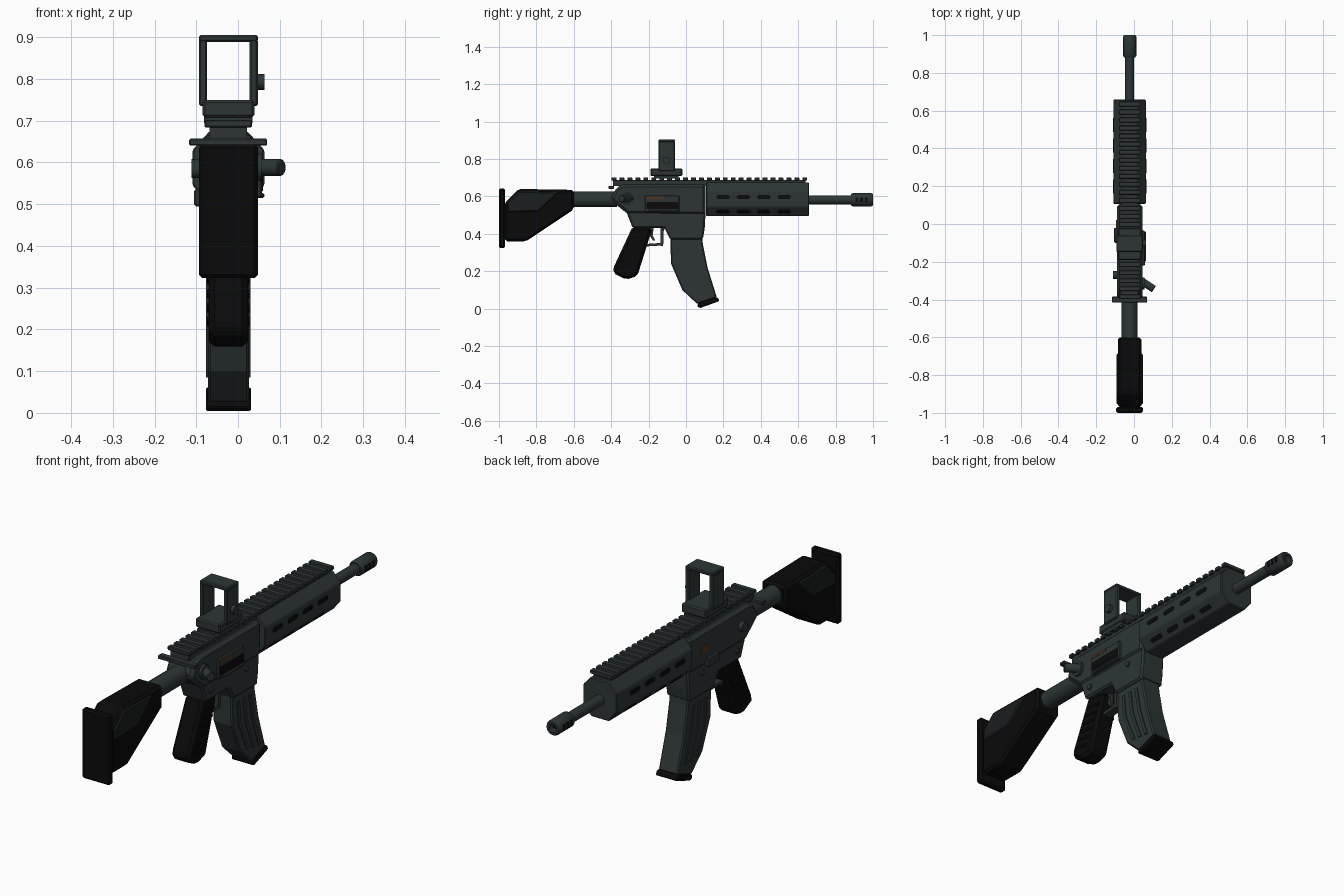
import bpy, bmesh, math
from mathutils import Vector

CX = -0.023  # centre plane of the body


def material(name, rgb):
    m = bpy.data.materials.new(name)
    m.diffuse_color = (*rgb, 1)
    return m


STEEL = material("gunmetal", (0.026, 0.036, 0.036))
BLACK = material("black rubber", (0.003, 0.003, 0.003))
COAL = material("charcoal", (0.010, 0.013, 0.013))
RUST = material("rust orange", (0.10, 0.035, 0.008))


def finish(name, bm, mat, bevel=0.0, smooth=False):
    bmesh.ops.recalc_face_normals(bm, faces=bm.faces)
    me = bpy.data.meshes.new(name)
    bm.to_mesh(me)
    bm.free()
    ob = bpy.data.objects.new(name, me)
    bpy.context.collection.objects.link(ob)
    me.materials.append(mat)
    if bevel:
        b = ob.modifiers.new("bevel", "BEVEL")
        b.width, b.segments, b.limit_method = bevel, 1, "ANGLE"
    if smooth:
        bpy.context.view_layer.objects.active = ob
        ob.select_set(True)
        bpy.ops.object.shade_smooth_by_angle(angle=math.radians(40))
        ob.select_set(False)
    return ob


def prism(name, pts, start, depth, mat, bevel=0.0):
    """Extrude a closed outline of 3D points along a vector."""
    bm = bmesh.new()
    f = bm.faces.new([bm.verts.new(Vector(p) + Vector(start)) for p in pts])
    r = bmesh.ops.extrude_face_region(bm, geom=[f])
    vs = [v for v in r["geom"] if isinstance(v, bmesh.types.BMVert)]
    bmesh.ops.translate(bm, verts=vs, vec=depth)
    return finish(name, bm, mat, bevel)


def side(name, yz, half, mat, bevel=0.0):
    """Side profile, symmetric about the centre plane."""
    return prism(name, [(0, y, z) for y, z in yz], (CX - half, 0, 0), (2 * half, 0, 0), mat, bevel)


def box(name, x, y, z, mat, bevel=0.0):
    pts = [(x[0], y[0], z[0]), (x[0], y[1], z[0]), (x[0], y[1], z[1]), (x[0], y[0], z[1])]
    return prism(name, pts, (0, 0, 0), (x[1] - x[0], 0, 0), mat, bevel)


def rod(name, a, b, r, mat, n=20, bevel=0.0):
    a, b = Vector(a), Vector(b)
    bm = bmesh.new()
    bmesh.ops.create_cone(bm, cap_ends=True, segments=n, radius1=r, radius2=r, depth=(b - a).length)
    bm.transform((b - a).to_track_quat("Z", "Y").to_matrix().to_4x4())
    bmesh.ops.translate(bm, verts=bm.verts, vec=(a + b) / 2)
    return finish(name, bm, mat, bevel, smooth=True)


# Stock: butt pad, body and raised cheek panels
box("butt_pad", (CX - 0.071, CX + 0.071), (-1.0, -0.968), (0.323, 0.643), BLACK, 0.008)
side("stock", [(-0.97, 0.565), (-0.895, 0.64), (-0.60, 0.635), (-0.60, 0.53),
               (-0.855, 0.36), (-0.97, 0.36)], 0.063, BLACK, 0.012)
side("cheek_panel", [(-0.955, 0.565), (-0.89, 0.628), (-0.68, 0.622), (-0.79, 0.52),
                     (-0.955, 0.515)], 0.070, COAL, 0.006)
rod("buffer_tube", (CX, -0.62, 0.585), (CX, -0.37, 0.585), 0.042, STEEL, 16)

# Receiver and magazine well
side("upper_receiver", [(-0.405, 0.585), (-0.37, 0.65), (-0.33, 0.665), (0.105, 0.665),
                        (0.105, 0.50), (-0.31, 0.505), (-0.36, 0.545)], 0.068, STEEL, 0.015)
side("lower_receiver", [(-0.32, 0.52), (0.105, 0.52), (0.10, 0.43), (0.09, 0.37),
                        (-0.085, 0.37), (-0.115, 0.43), (-0.285, 0.43)], 0.060, STEEL, 0.008)
box("charging_handle", (-0.117, 0.07), (-0.415, -0.385), (0.64, 0.657), STEEL, 0.003)

# Ejection port with frame and painted marks
XR, XL = CX + 0.068, CX - 0.068
box("port_cover", (XR - 0.01, XR + 0.012), (-0.22, -0.035), (0.515, 0.605), STEEL, 0.004)
box("port_opening", (XR + 0.009, XR + 0.0145), (-0.212, -0.042), (0.532, 0.57), BLACK)
box("case_deflector", (XR - 0.01, XR + 0.018), (-0.2, -0.04), (0.515, 0.527), STEEL, 0.004)
box("right_mark", (XR + 0.008, XR + 0.0135), (-0.215, -0.12), (0.590, 0.600), RUST)
box("left_mark", (XL - 0.003, XL + 0.003), (-0.02, 0.02), (0.565, 0.6), RUST)

# Bolt handle, selector, catches and pins
rod("bolt_handle", (0.03, -0.295, 0.588), (0.105, -0.345, 0.588), 0.02, STEEL, 14, 0.003)
rod("bolt_boss", (0.02, -0.315, 0.588), (0.056, -0.315, 0.588), 0.033, STEEL, 14)
rod("left_selector", (XL + 0.02, -0.27, 0.585), (XL - 0.02, -0.27, 0.585), 0.022, STEEL, 14)
box("left_catch", (XL - 0.014, XL + 0.02), (-0.10, -0.02), (0.495, 0.535), STEEL, 0.004)
for i, (y, z) in enumerate([(0.005, 0.475), (-0.25, 0.475)]):
    rod(f"pin_{i}", (CX - 0.067, y, z), (CX + 0.067, y, z), 0.013, STEEL, 12)

# Grip with side ridges
side("grip", [(-0.285, 0.44), (-0.18, 0.43), (-0.26, 0.175), (-0.32, 0.155),
              (-0.39, 0.19), (-0.385, 0.225)], 0.047, BLACK, 0.014)
for i in range(6):
    z, y = 0.22 + i * 0.033, -0.335 + i * 0.0165
    side(f"grip_ridge_{i}", [(y - 0.025, z), (y + 0.045, z - 0.012), (y + 0.048, z - 0.002),
                             (y - 0.022, z + 0.01)], 0.051, BLACK)

# Trigger and guard
side("guard_front", [(-0.135, 0.44), (-0.118, 0.44), (-0.122, 0.335), (-0.137, 0.335)], 0.02, STEEL)
side("guard_bottom", [(-0.225, 0.332), (-0.225, 0.345), (-0.122, 0.352), (-0.122, 0.338)], 0.02, STEEL)
side("trigger", [(-0.195, 0.44), (-0.172, 0.44), (-0.178, 0.39), (-0.165, 0.365),
                 (-0.178, 0.365), (-0.193, 0.39)], 0.009, STEEL)

# Curved magazine with ribs following the curve
side("magazine", [(-0.085, 0.40), (0.085, 0.40), (0.09, 0.345), (0.115, 0.22), (0.165, 0.06),
                  (0.06, 0.025), (-0.02, 0.10), (-0.08, 0.24)], 0.049, STEEL, 0.006)
for i, s in enumerate((0.25, 0.5, 0.75)):
    rear = [(-0.08, 0.34), (-0.075, 0.235), (-0.01, 0.10)]
    front = [(0.09, 0.34), (0.115, 0.22), (0.155, 0.08)]
    line = [(a[0] + (b[0] - a[0]) * s, a[1] + (b[1] - a[1]) * s) for a, b in zip(rear, front)]
    side(f"magazine_rib_{i}", [(y - 0.008, z) for y, z in line]
         + [(y + 0.008, z) for y, z in reversed(line)], 0.0535, STEEL)
side("magazine_foot", [(0.06, 0.012), (0.075, 0.003), (0.178, 0.04), (0.172, 0.058),
                       (0.155, 0.062), (0.065, 0.03)], 0.054, BLACK, 0.004)

# Eight-sided handguard
half = [(0.045, 0.675), (0.086, 0.63), (0.086, 0.545), (0.045, 0.495)]
ring = half + [(-x, z) for x, z in reversed(half)]
prism("handguard", [(x, 0, z) for x, z in ring], (CX, 0.107, 0), (0, 0.551, 0), STEEL, 0.004)

# Vent slots on the flat sides and lower slopes
for sx in (-1, 1):
    for row, (x, z, n) in enumerate([(0.086, 0.597, (1, 0)), (0.0635, 0.5175, (0.773, -0.634))]):
        t = Vector((-n[1] * sx, 0, n[0]))
        nrm = Vector((n[0] * sx, 0, n[1]))
        for k in range(4):
            y, hl, w = 0.198 + k * 0.109, 0.037, 0.011
            outline = [(-hl, 0), (-hl + 0.008, -w), (hl - 0.008, -w), (hl, 0),
                       (hl - 0.008, w), (-hl + 0.008, w)]
            pts = [Vector((CX + x * sx, y + a, z)) + t * b for a, b in outline]
            prism(f"vent_{sx}_{row}_{k}", pts, nrm * -0.003, nrm * 0.005, BLACK)

# Top rail and its teeth
box("rail", (CX - 0.045, CX + 0.045), (-0.39, 0.64), (0.655, 0.688), STEEL)
for i in range(25):
    y = -0.385 + i * 0.0425
    box(f"rail_tooth_{i}", (CX - 0.057, CX + 0.057), (y - 0.013, y + 0.013), (0.684, 0.702), STEEL, 0.003)

# Barrel and hollow muzzle device
rod("barrel", (CX, 0.64, 0.582), (CX, 0.93, 0.582), 0.024, STEEL)
bm = bmesh.new()
loops = []
for y, r in [(0.882, 0.024), (0.882, 0.030), (0.89, 0.035), (0.992, 0.035),
             (1.0, 0.030), (1.0, 0.019), (0.93, 0.019)]:
    loops.append([bm.verts.new((CX + r * math.cos(k * math.tau / 20), y,
                                0.582 + r * math.sin(k * math.tau / 20))) for k in range(20)])
for p, q in zip(loops, loops[1:]):
    for k in range(20):
        bm.faces.new((p[k], p[(k + 1) % 20], q[(k + 1) % 20], q[k]))
finish("muzzle", bm, STEEL, smooth=True)
rod("bore", (CX, 0.925, 0.582), (CX, 0.935, 0.582), 0.019, BLACK)
for i in range(3):
    y = 0.912 + i * 0.026
    box(f"muzzle_slot_{i}", (CX - 0.0362, CX + 0.0362), (y - 0.007, y + 0.007), (0.569, 0.595), BLACK)

# Open-frame sight
box("sight_clamp", (CX - 0.058, CX + 0.058), (-0.17, -0.04), (0.695, 0.715), STEEL)
box("sight_base", (CX - 0.062, CX + 0.062), (-0.19, -0.02), (0.708, 0.75), STEEL, 0.006)
for s, n in ((-1, "left"), (1, "right")):
    x = sorted((CX + s * 0.051, CX + s * 0.0705))
    box(f"sight_post_{n}", x, (-0.147, -0.06), (0.735, 0.895), STEEL, 0.004)
box("sight_top", (CX - 0.0705, CX + 0.0705), (-0.147, -0.06), (0.889, 0.905), STEEL, 0.004)
rod("sight_knob", (0.04, -0.104, 0.793), (0.064, -0.104, 0.793), 0.019, STEEL, 16)
